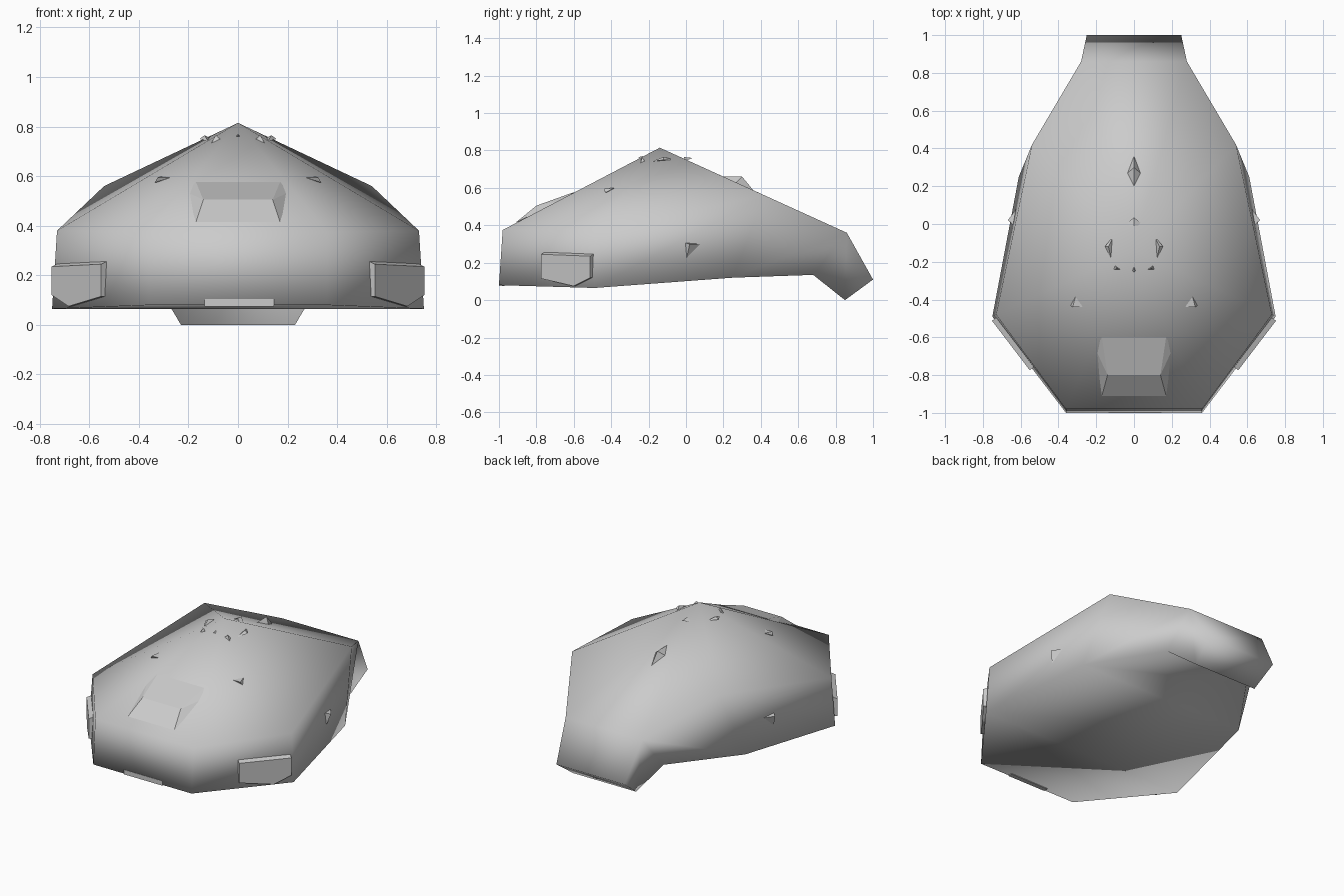
import bpy
import bmesh
from mathutils import Vector

if "Cube" in bpy.data.objects:
    bpy.data.objects.remove(bpy.data.objects["Cube"])

grey = bpy.data.materials.new("light grey")
grey.diffuse_color = (0.6, 0.6, 0.6, 1)
grey.use_nodes = True
grey.node_tree.nodes["Principled BSDF"].inputs["Base Color"].default_value = grey.diffuse_color


def finish(bm, name, smooth=False):
    bmesh.ops.recalc_face_normals(bm, faces=bm.faces)
    for f in bm.faces:
        f.smooth = smooth
    mesh = bpy.data.meshes.new(name)
    bm.to_mesh(mesh)
    bm.free()
    mesh.materials.append(grey)
    ob = bpy.data.objects.new(name, mesh)
    bpy.context.collection.objects.link(ob)
    return ob


def hull(name, pts, mirror=False):
    """Convex faceted part; mirror adds the points' x reflections first."""
    pts = list(pts)
    if mirror:
        pts += [(-x, y, z) for x, y, z in pts if abs(x) > 1e-6]
    bm = bmesh.new()
    vs = [bm.verts.new(p) for p in pts]
    res = bmesh.ops.convex_hull(bm, input=vs)
    junk = [v for v in res["geom_interior"] if isinstance(v, bmesh.types.BMVert)]
    bmesh.ops.delete(bm, geom=junk, context='VERTS')
    bmesh.ops.dissolve_limit(bm, angle_limit=0.02, verts=bm.verts, edges=bm.edges)
    return finish(bm, name)


def pair(name, pts):
    for side, s in (("right", 1), ("left", -1)):
        hull(f"{name}_{side}", [(s * x, y, z) for x, y, z in pts])


# Body shell: right half key points, mirrored across x
half = {
    "front_low": (0.36, -1.0, 0.08), "front_top": (0.36, -0.98, 0.375),
    "wide_low": (0.75, -0.49, 0.065), "wide_top": (0.73, -0.48, 0.38),
    "mid_low": (0.61, 0.25, 0.12), "shoulder": (0.54, 0.42, 0.56),
    "neck_low": (0.31, 0.68, 0.135), "tail_top": (0.28, 0.86, 0.36),
    "tail_low": (0.23, 0.85, 0.0), "tail_end": (0.25, 1.0, 0.11),
}
bm = bmesh.new()
R = {k: bm.verts.new(p) for k, p in half.items()}
L = {k: bm.verts.new((-p[0], p[1], p[2])) for k, p in half.items()}
apex = bm.verts.new((0, -0.14, 0.815))
side_faces = [
    ("front_low", "wide_low", "wide_top", "front_top"),
    ("wide_low", "mid_low", "shoulder", "wide_top"),
    ("mid_low", "neck_low", "tail_top", "shoulder"),
    ("neck_low", "tail_low", "tail_top"),
    ("tail_low", "tail_end", "tail_top"),
]
roof = ["front_top", "wide_top", "shoulder", "tail_top"]
for S in (R, L):
    for f in side_faces:
        bm.faces.new([S[k] for k in f])
    for a, b in zip(roof, roof[1:]):
        bm.faces.new((apex, S[a], S[b]))
# Faces that span from left to right
for a in ("front_top", "tail_top"):
    bm.faces.new((apex, R[a], L[a]))
ring = ["front_top", "front_low", "wide_low", "mid_low", "neck_low",
        "tail_low", "tail_end", "tail_top"]
for a, b in zip(ring, ring[1:]):
    bm.faces.new((R[a], R[b], L[b], L[a]))
finish(bm, "body_shell", True)

# Hood scoop
hull("hood_scoop", [(0.17, -0.6, 0.577), (0.205, -0.66, 0.535), (0.14, -0.8, 0.505),
                    (0.17, -0.91, 0.415), (0.17, -0.62, 0.5)], True)

# Headlights: cut-corner plates along the angled front walls
a, b = Vector((0.54, -0.765, 0)), Vector((0.74, -0.503, 0))
out = Vector((0.795, -0.607, 0))
outline = [(0, 0.245), (1, 0.235), (1, 0.12), (0.66, 0.075), (0, 0.115)]
lamp = []
for t, z in outline:
    for d in (-0.03, 0.015):
        p = a.lerp(b, t) + out * d
        lamp.append((p.x, p.y, z + (0.018 if d < 0 and z > 0.2 else 0)))
pair("headlight", lamp)

# Front bumper plate
hull("front_plate", [(x, y, z) for x in (-0.135, 0.145) for y in (-1.0, -0.97)
                     for z in (0.075, 0.105)])

# Rear roof fin
hull("roof_fin", [(0, 0.37, 0.575), (0, 0.3, 0.66), (0, 0.2, 0.66), (0.055, 0.25, 0.61),
                  (0.04, 0.205, 0.62), (0.04, 0.23, 0.6)], True)

# Ring of small studs around the peak
hull("rear_stud", [(0.06, -0.015, 0.74), (0, 0.035, 0.76), (0, -0.01, 0.765)], True)
hull("front_stud", [(0.02, -0.235, 0.75), (0, -0.255, 0.765), (0, -0.23, 0.77)], True)
pair("side_stud", [(0.105, -0.06, 0.75), (0.155, -0.12, 0.75), (0.12, -0.19, 0.74),
                   (0.135, -0.12, 0.765)])
pair("corner_stud", [(0.105, -0.215, 0.735), (0.115, -0.245, 0.72), (0.06, -0.245, 0.74),
                     (0.09, -0.235, 0.765)])

# Hood studs and side spikes
pair("hood_stud", [(0.31, -0.385, 0.6), (0.335, -0.43, 0.575), (0.27, -0.44, 0.595),
                   (0.325, -0.44, 0.595), (0.3, -0.4, 0.57)])
pair("side_spike", [(0.62, -0.02, 0.31), (0.64, 0.0, 0.21), (0.60, 0.11, 0.3),
                    (0.668, 0.02, 0.3)])
